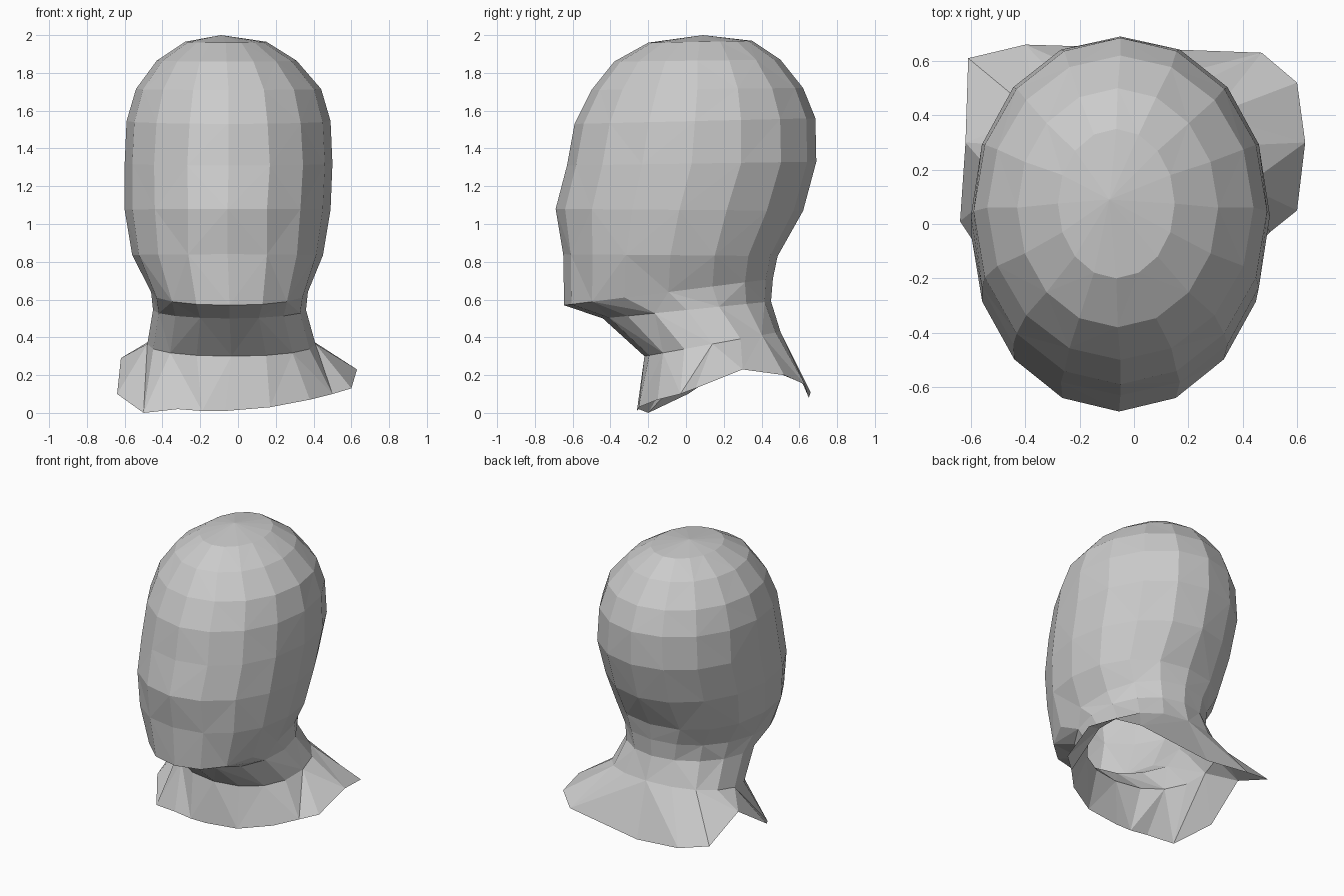
import bpy, bmesh
from math import sin, cos, pi, copysign

cube = bpy.data.objects.get("Cube")
if cube:
    bpy.data.objects.remove(cube)

SIDES = 16


def ring(z_front, z_back, x_min, x_max, y_front, y_back, power=1.0):
    """Oval cross-section from the front round; a power below 1 makes it boxier."""
    cx, cy = (x_min + x_max) / 2, (y_front + y_back) / 2
    rx, ry = (x_max - x_min) / 2, (y_back - y_front) / 2
    points = []
    for i in range(SIDES):
        a = 2 * pi * i / SIDES
        s = copysign(abs(sin(a)) ** power, sin(a))
        c = copysign(abs(cos(a)) ** power, cos(a))
        points.append((cx + rx * s, cy - ry * c, z_front + (z_back - z_front) * (1 - c) / 2))
    return points


# Head from crown to jaw, then neck
sections = [
    ring(1.96, 1.97, -0.28, 0.15, -0.20, 0.35),
    ring(1.86, 1.87, -0.43, 0.31, -0.38, 0.50),
    ring(1.71, 1.72, -0.54, 0.44, -0.50, 0.62),
    ring(1.53, 1.56, -0.59, 0.49, -0.59, 0.685),
    ring(1.31, 1.33, -0.60, 0.50, -0.63, 0.69, 0.96),
    ring(1.08, 1.07, -0.60, 0.49, -0.69, 0.62),
    ring(0.84, 0.83, -0.56, 0.45, -0.65, 0.485, 0.92),
    ring(0.57, 0.71, -0.46, 0.37, -0.645, 0.46, 0.9),
    ring(0.50, 0.59, -0.45, 0.36, -0.44, 0.45),
    ring(0.30, 0.43, -0.48, 0.41, -0.22, 0.50, 0.92),
]

# Uneven hem of the collar, from the front round by the left
sections.append([
    (-0.07, -0.26, 0.01), (0.17, -0.25, 0.03), (0.38, -0.15, 0.07), (0.50, -0.03, 0.10),
    (0.60, 0.05, 0.13), (0.63, 0.30, 0.23), (0.60, 0.52, 0.20), (0.47, 0.63, 0.15),
    (-0.07, 0.65, 0.08), (-0.40, 0.66, 0.11), (-0.61, 0.61, 0.16), (-0.62, 0.30, 0.29),
    (-0.64, 0.01, 0.10), (-0.50, -0.20, 0.00), (-0.32, -0.25, 0.02), (-0.19, -0.26, 0.01)])

# Loft the sections into one open shell
bm = bmesh.new()
loops = [[bm.verts.new(p) for p in section] for section in sections]
crown = bm.verts.new((-0.09, 0.09, 2.0))
for i in range(SIDES):
    j = (i + 1) % SIDES
    bm.faces.new((crown, loops[0][i], loops[0][j]))
    for row, (upper, lower) in enumerate(zip(loops, loops[1:])):
        a, b, c, d = upper[i], lower[i], lower[j], upper[j]
        # Alternate the diagonals for a faceted look
        if (i + row) % 2:
            bm.faces.new((a, b, c))
            bm.faces.new((a, c, d))
        else:
            bm.faces.new((a, b, d))
            bm.faces.new((b, c, d))

mesh = bpy.data.meshes.new("head_and_neck")
bm.to_mesh(mesh)
bm.free()

# Plain grey, flat shaded
grey = bpy.data.materials.new("plain_grey")
grey.use_nodes = True
colour = (0.6, 0.6, 0.6, 1)
grey.diffuse_color = colour
grey.node_tree.nodes["Principled BSDF"].inputs["Base Color"].default_value = colour
mesh.materials.append(grey)

head = bpy.data.objects.new("head_and_neck", mesh)
bpy.context.collection.objects.link(head)
